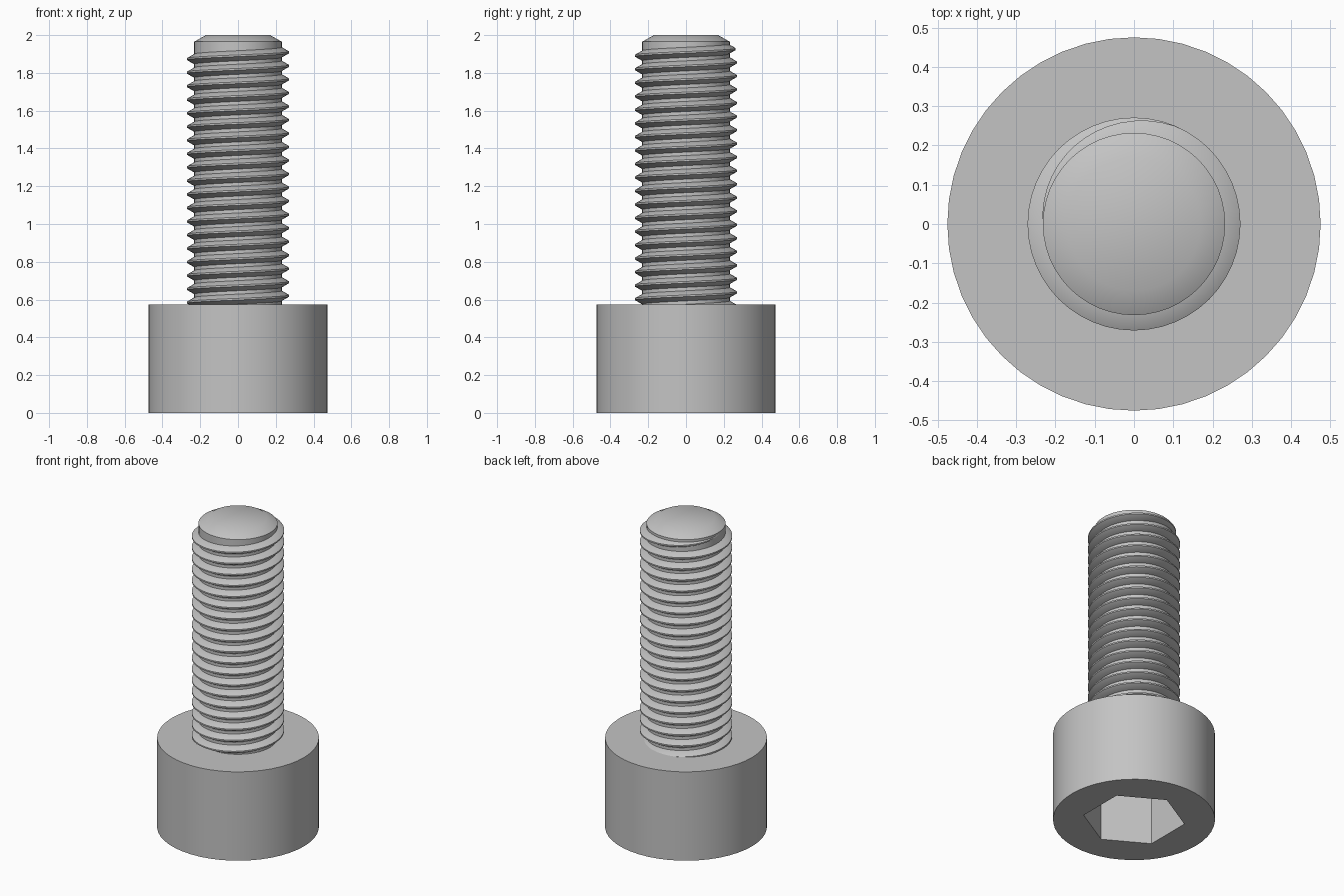
import bpy, bmesh, math

SEG = 48                       # facets around every round part
HEAD_R, HEAD_TOP = 0.475, 0.575
CORE_R, CREST_R = 0.232, 0.271
PITCH = 0.0716

cube = bpy.data.objects.get("Cube")
if cube:
    bpy.data.objects.remove(cube, do_unlink=True)

steel = bpy.data.materials.new("plain grey steel")
steel.use_nodes = True
GREY = (0.55, 0.55, 0.55, 1)
steel.diffuse_color = GREY
steel.node_tree.nodes["Principled BSDF"].inputs["Base Color"].default_value = GREY


def skin(name, rings, closed):
    """Join rings of points with quads, cap both ends and shade by angle."""
    bm = bmesh.new()
    loops = [[bm.verts.new(p) for p in ring] for ring in rings]
    n = len(loops[0])
    for low, high in zip(loops, loops[1:]):
        for i in range(n):
            j = (i + 1) % n
            bm.faces.new((low[i], low[j], high[j], high[i]))
    bm.faces.new(loops[0])
    bm.faces.new(loops[-1])
    bmesh.ops.recalc_face_normals(bm, faces=bm.faces)
    mesh = bpy.data.meshes.new(name)
    bm.to_mesh(mesh)
    bm.free()
    mesh.materials.append(steel)
    obj = bpy.data.objects.new(name, mesh)
    bpy.context.collection.objects.link(obj)
    for other in bpy.context.selected_objects:
        other.select_set(False)
    obj.select_set(True)
    bpy.context.view_layer.objects.active = obj
    bpy.ops.object.shade_smooth_by_angle(angle=math.radians(30))
    return obj


def ring(z, radius):
    """Horizontal ring; radius is a function of the angle."""
    angles = [math.tau * i / SEG for i in range(SEG)]
    return [(radius(a) * math.cos(a), radius(a) * math.sin(a), z) for a in angles]


def circle(r):
    return lambda a: r


def hexagon(r):
    """Hexagon with corners on the y axis."""
    side = math.pi / 3
    return lambda a: r * math.cos(side / 2) / math.cos((a + side / 2) % side - side / 2)


# Head with its hexagonal socket, from socket floor out and up to the shoulder
socket = hexagon(0.3)
skin("socket_head", [ring(0.38, socket), ring(0, socket), ring(0, circle(HEAD_R)),
                     ring(HEAD_TOP, circle(HEAD_R))], True)

# Shank core with chamfered tip
skin("shank", [ring(HEAD_TOP - 0.02, circle(CORE_R)), ring(1.965, circle(CORE_R)),
               ring(2, circle(0.17))], True)

# Right-handed thread, fading into the core near the tip
end = 3 * math.pi
fade_start = math.tau + 1.15
turns = 19.5
steps = int(turns * SEG)
sections = []
for k in range(steps + 1):
    a = end - math.tau * (steps - k) / SEG
    z = 1.873 + PITCH * (a - math.pi) / math.tau
    size = min(1, (end - a) / (end - fade_start))
    crest = CORE_R + (CREST_R - CORE_R) * size
    half = PITCH / 16
    root = half + (PITCH * 0.375 - half) * max(size, 0.1)
    outline = [(CORE_R - 0.01, -root), (CORE_R, -root), (crest, -half),
               (crest, half), (CORE_R, root), (CORE_R - 0.01, root)]
    sections.append([(r * math.cos(a), r * math.sin(a), z + h) for r, h in outline])
skin("thread", sections, True)
